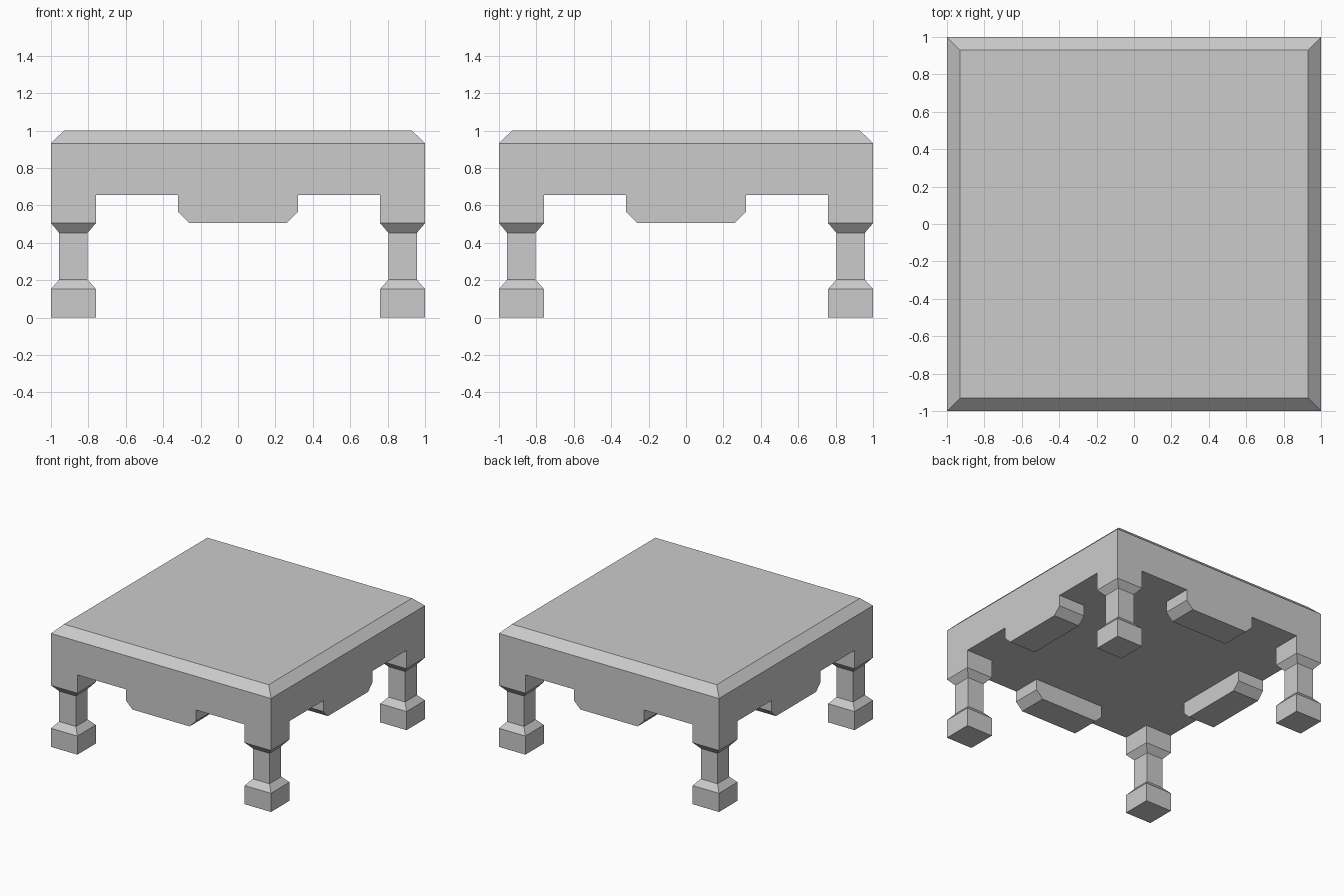
import bpy, bmesh
from mathutils import Matrix
from math import pi

if "Cube" in bpy.data.objects:
    bpy.data.objects.remove(bpy.data.objects["Cube"])

SLAB_Z = 0.655   # underside of the table top
LEG = 0.24       # leg and apron thickness


def finish(name, bm):
    bmesh.ops.recalc_face_normals(bm, faces=bm.faces)
    mesh = bpy.data.meshes.new(name)
    bm.to_mesh(mesh)
    bm.free()
    obj = bpy.data.objects.new(name, mesh)
    bpy.context.collection.objects.link(obj)
    return obj


def square_loft(name, rings, x=0, y=0):
    """Stack square rings given as (half width, z) and cap both ends."""
    bm = bmesh.new()
    loops = [[bm.verts.new((x + sx * h, y + sy * h, z))
              for sx, sy in ((-1, -1), (1, -1), (1, 1), (-1, 1))]
             for h, z in rings]
    for a, b in zip(loops, loops[1:]):
        for i in range(4):
            j = (i + 1) % 4
            bm.faces.new((a[i], a[j], b[j], b[i]))
    bm.faces.new(loops[0])
    bm.faces.new(loops[-1])
    return finish(name, bm)


def apron(name, angle):
    """Hanging panel with clipped lower corners, flush with the table edge."""
    profile = [(-0.32, SLAB_Z), (-0.32, 0.565), (-0.26, 0.505),
               (0.26, 0.505), (0.32, 0.565), (0.32, SLAB_Z)]
    bm = bmesh.new()
    face = bm.faces.new([bm.verts.new((x, -1, z)) for x, z in profile])
    ext = bmesh.ops.extrude_face_region(bm, geom=[face], use_keep_orig=True)
    verts = [g for g in ext["geom"] if isinstance(g, bmesh.types.BMVert)]
    bmesh.ops.translate(bm, verts=verts, vec=(0, LEG, 0))
    bmesh.ops.rotate(bm, verts=bm.verts, matrix=Matrix.Rotation(angle, 3, 'Z'))
    return finish(name, bm)


# Table top with chamfered upper edge
square_loft("table_top", [(1, SLAB_Z), (1, 0.932), (0.93, 1.0)])

# Four legs: square foot, slim shaft, square head
leg_rings = [(0.12, 0), (0.12, 0.153), (0.076, 0.203),
             (0.076, 0.453), (0.12, 0.505), (0.12, SLAB_Z)]
for side, sx in (("left", -1), ("right", 1)):
    for end, sy in (("front", -1), ("back", 1)):
        square_loft(f"{end}_{side}_leg", leg_rings, sx * 0.88, sy * 0.88)

# Four aprons, one in the middle of each side
for i, side in enumerate(("front", "right", "back", "left")):
    apron(f"{side}_apron", i * pi / 2)
